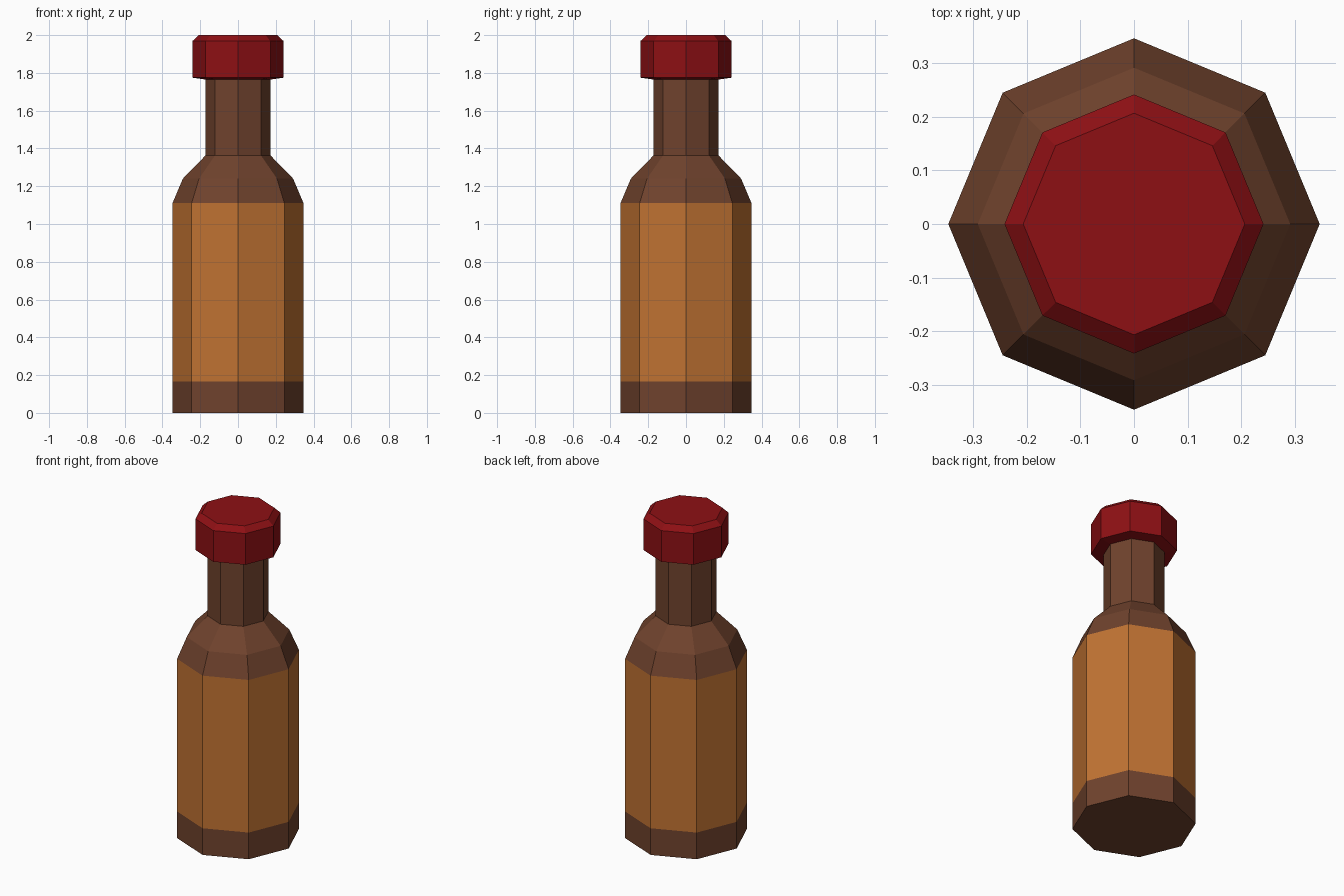
import bpy, bmesh
from math import cos, sin, pi

if "Cube" in bpy.data.objects:
    bpy.data.objects.remove(bpy.data.objects["Cube"])

SIDES = 8


def material(name, rgb):
    m = bpy.data.materials.new(name)
    m.diffuse_color = (*rgb, 1)
    m.use_nodes = True
    m.node_tree.nodes["Principled BSDF"].inputs["Base Color"].default_value = m.diffuse_color
    return m


def lathe(name, profile, bands, mats, bottom=False, top=False):
    """Revolve (radius, z) points into flat-sided rings; bands gives a material slot per strip."""
    bm = bmesh.new()
    rings = [[bm.verts.new((r * cos(2 * pi * i / SIDES), r * sin(2 * pi * i / SIDES), z))
              for i in range(SIDES)] for r, z in profile]
    for lower, upper, slot in zip(rings, rings[1:], bands):
        for i in range(SIDES):
            j = (i + 1) % SIDES
            bm.faces.new((lower[i], lower[j], upper[j], upper[i])).material_index = slot
    if bottom:
        bm.faces.new(rings[0][::-1])
    if top:
        bm.faces.new(rings[-1])
    mesh = bpy.data.meshes.new(name)
    bm.to_mesh(mesh)
    bm.free()
    for m in mats:
        mesh.materials.append(m)
    ob = bpy.data.objects.new(name, mesh)
    bpy.context.collection.objects.link(ob)
    return ob


glass = material("brown_glass", (0.16, 0.055, 0.026))
label = material("amber_label", (0.53, 0.17, 0.032))
red = material("red_cap", (0.27, 0.005, 0.007))

# Bottle: base, label band, two-step shoulder, neck
lathe("bottle",
      [(0.347, 0), (0.347, 0.165), (0.347, 1.11), (0.292, 1.24), (0.173, 1.362), (0.173, 1.765)],
      [0, 1, 0, 0, 0], [glass, label], bottom=True)

# Cap: underside lip, side wall, bevelled top
lathe("cap",
      [(0.173, 1.765), (0.242, 1.775), (0.242, 1.968), (0.207, 2.0)],
      [0, 0, 0], [red], top=True)
